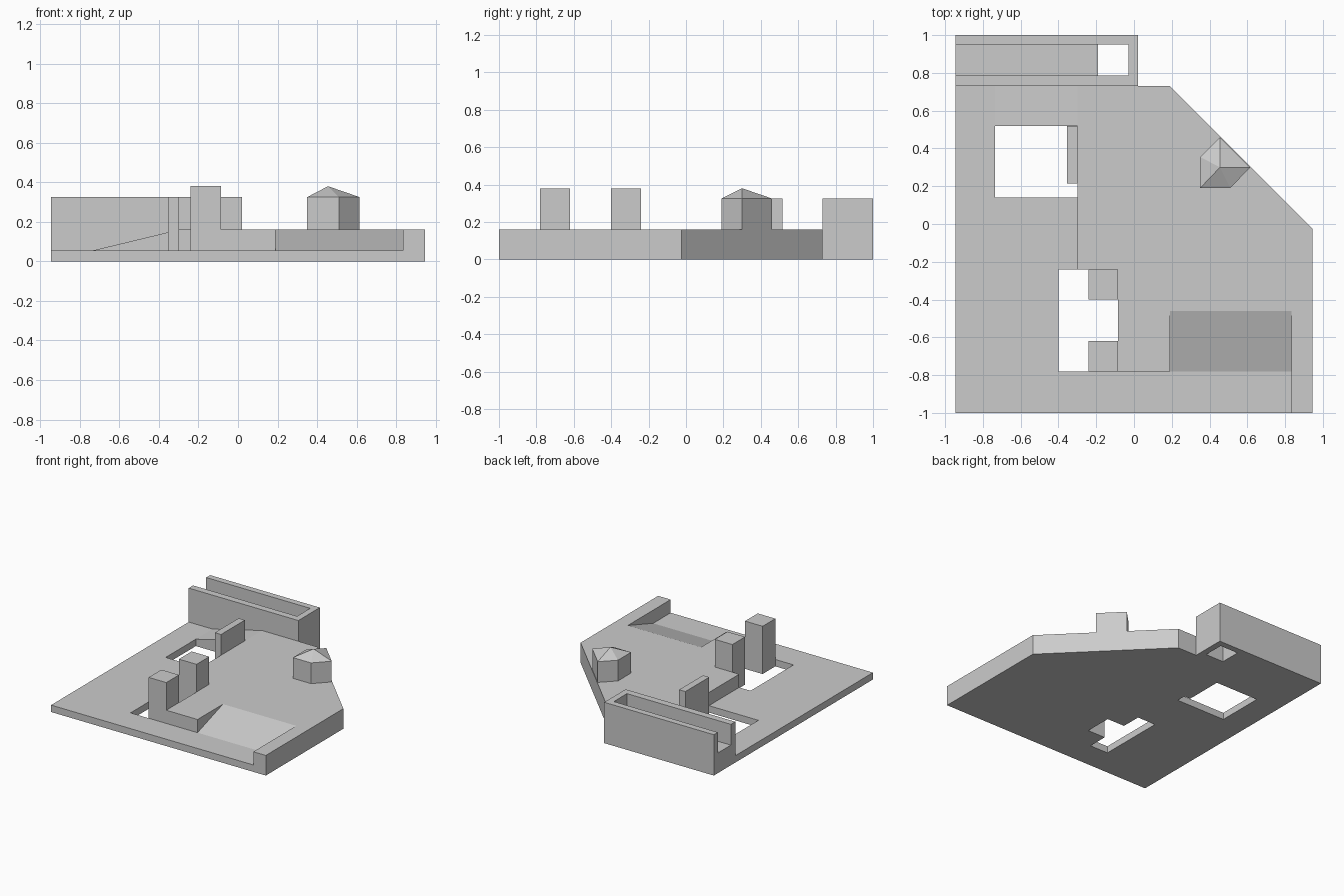
import bpy, bmesh
from mathutils import Vector

if "Cube" in bpy.data.objects:
    bpy.data.objects.remove(bpy.data.objects["Cube"])


def prism(name, profile, lo, hi, axis='z', apex=None):
    """Extrude a 2D profile along an axis; an apex replaces the flat top with a fan."""
    place = {'x': lambda a, b, t: (t, a, b),
             'y': lambda a, b, t: (a, t, b),
             'z': lambda a, b, t: (a, b, t)}[axis]
    bm = bmesh.new()
    bot = [bm.verts.new(place(a, b, lo)) for a, b in profile]
    top = [bm.verts.new(place(a, b, hi)) for a, b in profile]
    n = len(profile)
    bm.faces.new(bot)
    for i in range(n):
        j = (i + 1) % n
        bm.faces.new((bot[i], bot[j], top[j], top[i]))
    if apex:
        tip = bm.verts.new(Vector(apex))
        for i in range(n):
            bm.faces.new((top[i], top[(i + 1) % n], tip))
    else:
        bm.faces.new(top)
    bmesh.ops.recalc_face_normals(bm, faces=bm.faces)
    mesh = bpy.data.meshes.new(name)
    bm.to_mesh(mesh)
    bm.free()
    obj = bpy.data.objects.new(name, mesh)
    bpy.context.collection.objects.link(obj)
    return obj


def rect(x0, x1, y0, y1):
    return [(x0, y0), (x1, y0), (x1, y1), (x0, y1)]


def cut(target, cutter):
    """Subtract the cutter from the target and discard it."""
    mod = target.modifiers.new("cut", 'BOOLEAN')
    mod.operation, mod.solver, mod.object = 'DIFFERENCE', 'EXACT', cutter
    cutter.hide_render = True
    bpy.context.view_layer.objects.active = target
    bpy.ops.object.modifier_apply(modifier=mod.name)
    bpy.data.objects.remove(cutter)


LOW, DECK, WALL, TALL = 0.055, 0.16, 0.325, 0.38

# Base slab with a chamfered corner
base = prism("base", [(-.945, -1), (.945, -1), (.945, -.025), (.19, .73),
                      (.02, .73), (.02, 1), (-.945, 1)], 0, DECK)

# Lowered ground along the front and left
cut(base, prism("low_ground_cut", [
    (-1.1, -1.1), (.835, -1.1), (.835, -.78), (-.24, -.78), (-.24, -.24), (-.30, -.24),
    (-.30, .52), (-.735, .52), (-.735, .73), (-1.1, .73)], LOW, .5))

# Ramps up to the deck: back left and front right
cut(base, prism("back_ramp_cut", [(-.8, LOW), (-.735, LOW), (-.30, DECK), (-.30, .3), (-.8, .3)],
                .50, .73, 'y'))
cut(base, prism("front_ramp_cut", [(-.8, LOW), (-.78, LOW), (-.46, DECK), (-.46, .3), (-.8, .3)],
                .19, .835, 'x'))

# Openings through the slab
cut(base, prism("front_hole_cut", [
    (-.40, -.78), (-.24, -.78), (-.24, -.62), (-.085, -.62), (-.085, -.40), (-.24, -.40),
    (-.24, -.24), (-.40, -.24)], -.2, .5))
cut(base, prism("back_hole_cut", [
    (-.735, .14), (-.30, .14), (-.30, .215), (-.355, .215), (-.355, .52), (-.735, .52)], -.2, .5))
cut(base, prism("trough_hole_cut", rect(-.19, -.03, .785, .95), -.2, .5))

# Trough walls, open at the left end
prism("trough_walls", [(-.945, .73), (.02, .73), (.02, 1), (-.945, 1), (-.945, .95),
                       (-.03, .95), (-.03, .785), (-.945, .785)], DECK, WALL)

# Gate pillars beside the front opening
for name, y in (("front_pillar", -.78), ("back_pillar", -.40)):
    prism(name, rect(-.24, -.085, y, y + .16), DECK, TALL)

# Low wall beside the back opening
prism("side_wall", rect(-.355, -.30, .215, .515), LOW, WALL)

# Five-sided turret with pointed roof on the chamfered edge
prism("turret", [(.35, .19), (.51, .19), (.615, .30), (.455, .46), (.35, .355)],
      DECK, WALL, apex=(.455, .30, TALL))
